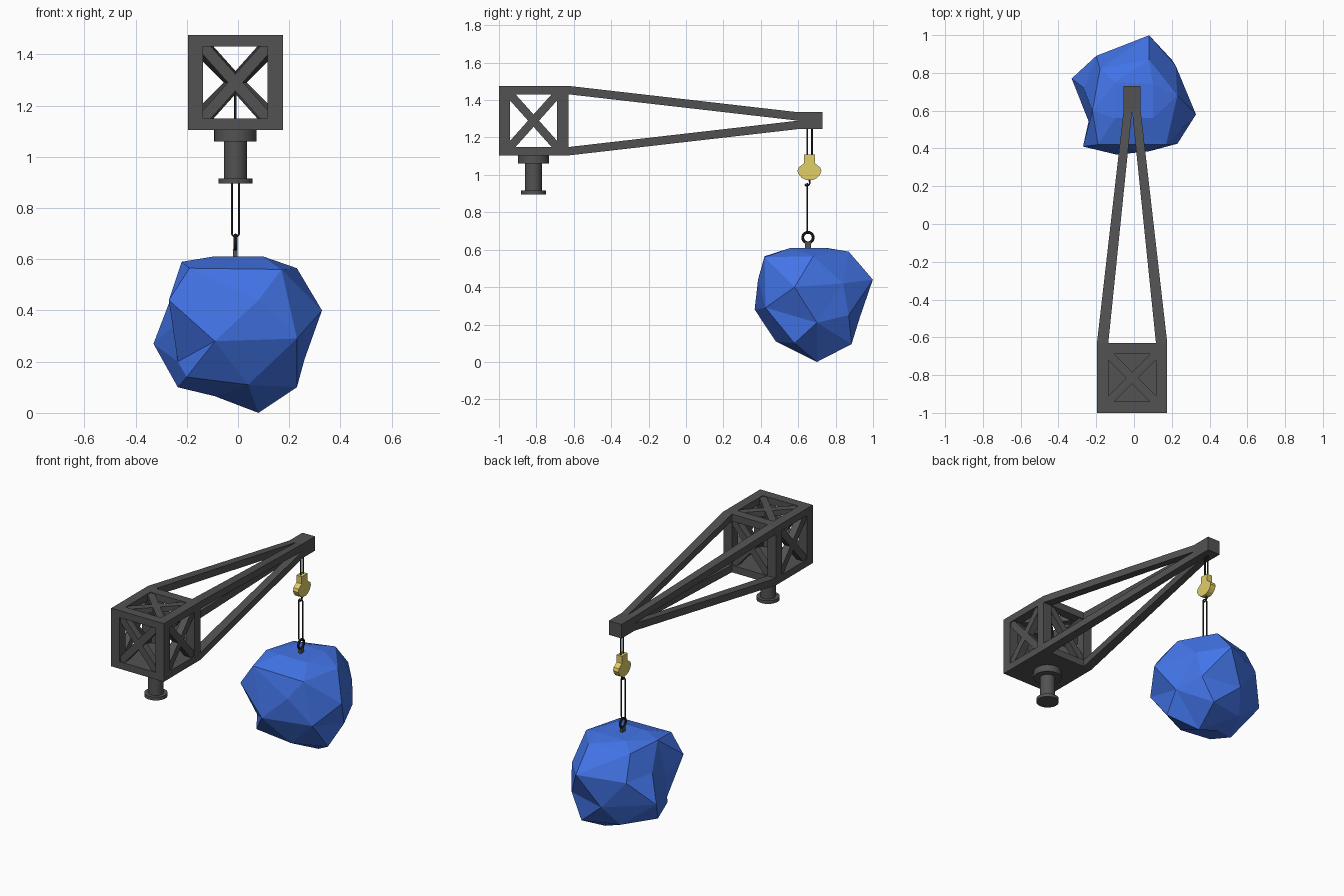
import bpy, bmesh, math
from mathutils import Vector

if "Cube" in bpy.data.objects:
    bpy.data.objects.remove(bpy.data.objects["Cube"])

CX = -0.01           # centre line of the crane
CY, CZ = -0.815, 1.29  # centre of the cage


def material(name, rgb):
    m = bpy.data.materials.new(name)
    m.diffuse_color = (*rgb, 1)
    m.use_nodes = True
    m.node_tree.nodes["Principled BSDF"].inputs["Base Color"].default_value = m.diffuse_color
    return m


STEEL = material("dark_grey", (0.085, 0.085, 0.085))
ROPE = material("near_black", (0.02, 0.02, 0.02))
YELLOW = material("yellow", (0.75, 0.62, 0.14))
BLUE = material("blue", (0.055, 0.175, 0.8))


def add(name, bm, mat=STEEL):
    bmesh.ops.recalc_face_normals(bm, faces=bm.faces[:])
    me = bpy.data.meshes.new(name)
    bm.to_mesh(me)
    bm.free()
    me.materials.append(mat)
    ob = bpy.data.objects.new(name, me)
    bpy.context.collection.objects.link(ob)
    return ob


def loft(bm, a, b):
    """Closed solid between two matching outlines."""
    va, vb = [bm.verts.new(p) for p in a], [bm.verts.new(p) for p in b]
    n = len(va)
    bm.faces.new(va)
    bm.faces.new(vb[::-1])
    for i in range(n):
        bm.faces.new((va[i], va[(i + 1) % n], vb[(i + 1) % n], vb[i]))


def rect(x0, x1, z0, z1, y):
    return [(x0, y, z0), (x1, y, z0), (x1, y, z1), (x0, y, z1)]


def box(bm, x0, x1, y0, y1, z0, z1):
    loft(bm, rect(x0, x1, z0, z1, y0), rect(x0, x1, z0, z1, y1))


def bar(bm, p, q, normal, w=0.044, t=0.045):
    """Flat bar from p to q, width w, thickness t along normal."""
    p, q, n = Vector(p), Vector(q), Vector(normal)
    s = (q - p).normalized().cross(n) * w / 2
    n = n * t / 2
    ring = (s + n, s - n, -s - n, -s + n)
    loft(bm, [p + r for r in ring], [q + r for r in ring])


def tube(name, pts, radius, cyclic=False):
    cu = bpy.data.curves.new(name, 'CURVE')
    cu.dimensions = '3D'
    cu.bevel_depth, cu.bevel_resolution = radius, 2
    cu.use_fill_caps = True
    cu.materials.append(ROPE)
    sp = cu.splines.new('POLY')
    sp.points.add(len(pts) - 1)
    for v, p in zip(sp.points, pts):
        v.co = (*p, 1)
    sp.use_cyclic_u = cyclic
    ob = bpy.data.objects.new(name, cu)
    bpy.context.collection.objects.link(ob)


def finish(name, mat):
    """Name, colour and smooth the primitive just added."""
    ob = bpy.context.object
    ob.name = name
    ob.data.materials.append(mat)
    bpy.ops.object.shade_smooth_by_angle()


# Cage frame: rails, posts and floor plate
H, BW, BH = 0.186, 0.06, 0.045
bm = bmesh.new()
box(bm, CX - H, CX + H, CY - H, CY + H, CZ - H, CZ - H + BH)
for s in (-1, 1):
    a, b = sorted((s * H, s * (H - BW)))
    box(bm, CX + a, CX + b, CY - H, CY + H, CZ + H - BH, CZ + H)
    box(bm, CX - H + BW, CX + H - BW, CY + a, CY + b, CZ + H - BH, CZ + H)
    for t in (-1, 1):
        c, d = sorted((t * H, t * (H - BW)))
        box(bm, CX + a, CX + b, CY + c, CY + d, CZ - H + BH, CZ + H - BH)
add("cage_frame", bm)

# Cross braces on the four sides and the top
bm = bmesh.new()
u, v, o = H - BW, H - BH, H - BW / 2
for k in (-1, 1):
    for s in (-1, 1):
        bar(bm, (CX - u, CY + s * o, CZ - k * v), (CX + u, CY + s * o, CZ + k * v), (0, 1, 0))
        bar(bm, (CX + s * o, CY - u, CZ - k * v), (CX + s * o, CY + u, CZ + k * v), (1, 0, 0))
    bar(bm, (CX - u, CY - k * u, CZ + H - BH / 2), (CX + u, CY + k * u, CZ + H - BH / 2), (0, 0, 1), t=0.035)
add("cage_cross_braces", bm)

# Four converging boom beams and the tip block
bm = bmesh.new()
for s in (-1, 1):
    for t in (-1, 1):
        loft(bm,
             rect(CX + s * H, CX + s * (H - BW), CZ + t * H, CZ + t * (H - BH), CY + H),
             rect(CX + s * 0.045, CX, CZ + t * 0.045, CZ, 0.6))
add("boom_beams", bm)
bm = bmesh.new()
box(bm, CX - 0.045, CX + 0.045, 0.595, 0.73, 1.245, 1.335)
add("boom_tip", bm)

# Pedestal under the cage
for name, r, z0, z1 in (("pedestal_collar", 0.083, 1.06, 1.107),
                        ("pedestal_column", 0.045, 0.905, 1.07),
                        ("pedestal_foot", 0.067, 0.895, 0.916)):
    bpy.ops.mesh.primitive_cylinder_add(vertices=32, radius=r, depth=z1 - z0,
                                        location=(CX, CY, (z0 + z1) / 2))
    finish(name, STEEL)

# Hoist ropes and hook block
for i, y in enumerate((0.648, 0.674)):
    tube(f"hoist_rope_{i}", [(CX, y, 1.09), (CX, y, 1.25)], 0.005)
half = [(0.029, 1.108), (0.029, 1.062), (0.058, 1.04), (0.064, 1.02), (0.055, 1.0), (0.04, 0.983), (0.018, 0.972)]
outline = half + [(-y, z) for y, z in reversed(half)]
bm = bmesh.new()
loft(bm, [(CX - 0.019, 0.66 + y, z) for y, z in outline],
     [(CX + 0.019, 0.66 + y, z) for y, z in outline])
add("hook_block", bm, YELLOW)
tube("hook", [(CX, 0.66, 0.98), (CX, 0.662, 0.955), (CX, 0.654, 0.944),
              (CX, 0.643, 0.943), (CX, 0.635, 0.95)], 0.005)

# Sling loop between hook and eye
sling = []
for k in range(14):
    a = math.pi * (k % 7) / 6 + (math.pi if k > 6 else 0)
    zc = 0.94 if k < 7 else 0.702
    sling.append((CX + 0.014 * math.cos(a), 0.648, zc + 0.014 * math.sin(a)))
tube("sling_loop", sling, 0.004, True)

# Lifting eye on the rock
bpy.ops.mesh.primitive_torus_add(major_radius=0.028, minor_radius=0.0075, major_segments=24,
                                 minor_segments=8, location=(CX, 0.652, 0.665),
                                 rotation=(0, math.pi / 2, 0))
finish("lifting_eye", ROPE)
bm = bmesh.new()
box(bm, CX - 0.009, CX + 0.009, 0.637, 0.667, 0.595, 0.64)
add("lifting_eye_stem", bm, STEEL)

# Faceted rock: hull of the point directions, then points moved out to place
rock = [(-.1, .56, .61), (.1, .56, .61), (.1, .74, .61), (-.1, .75, .61),
        (-.19, .42, .565), (.17, .42, .56), (.23, .68, .565), (-.22, .6, .59),
        (-.18, .82, .575), (.08, .87, .59),
        (-.27, .41, .44), (.08, .385, .44), (.328, .58, .4), (.22, .84, .42), (.08, .999, .44),
        (-.2, .89, .42), (-.265, .72, .44),
        (-.09, .367, .28), (.23, .425, .29), (.26, .7, .21), (.2, .87, .25), (-.05, .93, .24),
        (-.33, .77, .27), (-.24, .545, .35), (-.235, .53, .2),
        (-.235, .62, .1), (-.2, .47, .14), (.04, .48, .11), (.23, .58, .1), (.12, .885, .095),
        (-.12, .83, .11), (.08, .7, 0), (-.09, .68, .065)]
centre = Vector((0, 0.67, 0.32))
bm = bmesh.new()
place = {}
for p in rock:
    place[bm.verts.new((Vector(p) - centre).normalized())] = Vector(p)
bmesh.ops.convex_hull(bm, input=bm.verts[:])
for vert, p in place.items():
    vert.co = p
add("rock", bm, BLUE)
